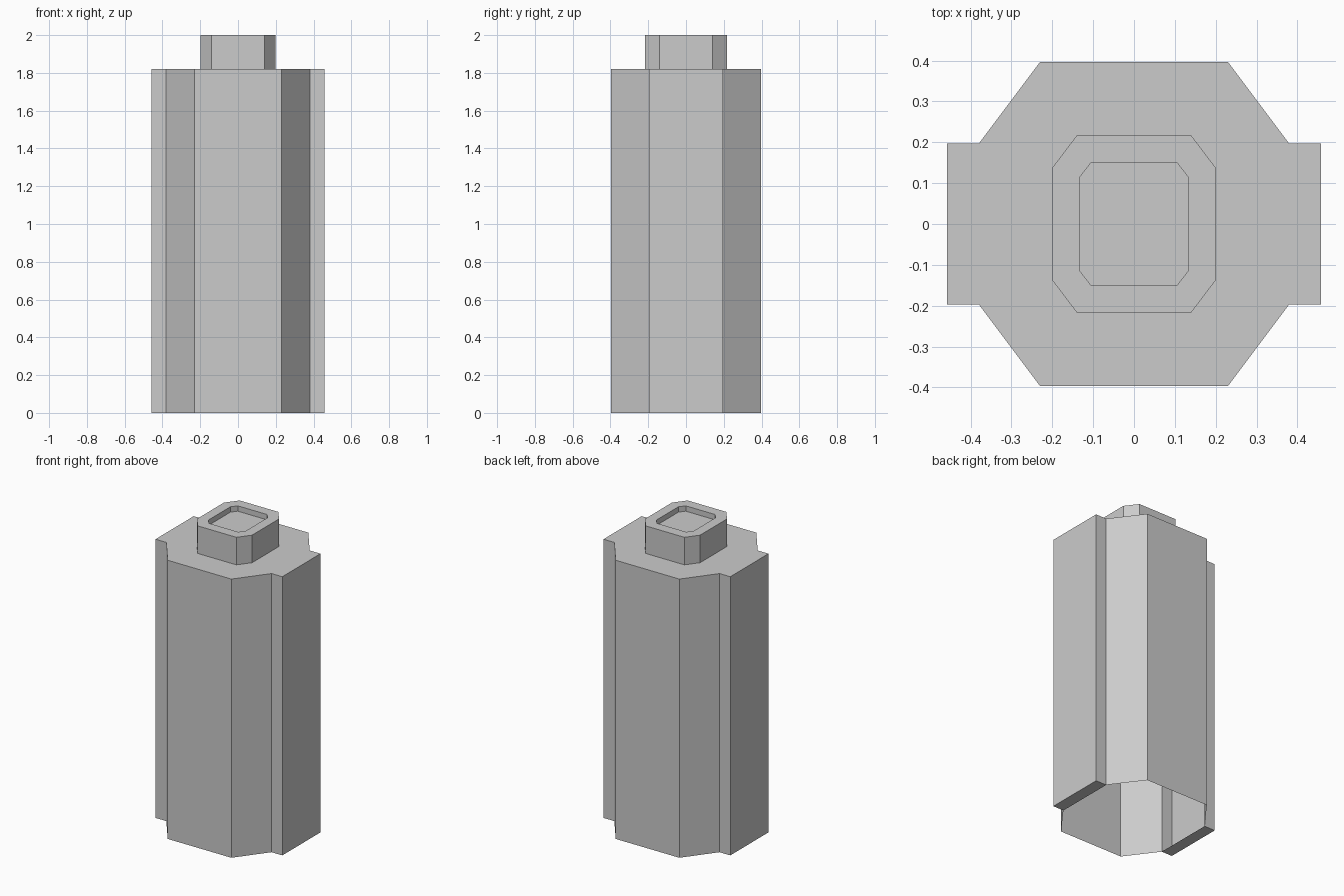
import bpy, bmesh

if "Cube" in bpy.data.objects:
    bpy.data.objects.remove(bpy.data.objects["Cube"])


def mirror4(quarter):
    """Full outline from the +x +y quarter, listed counter-clockwise."""
    q = quarter
    return (q + [(-x, y) for x, y in reversed(q)]
            + [(-x, -y) for x, y in q] + [(x, -y) for x, y in reversed(q)])


def ring(bm, outline, z):
    return [bm.verts.new((x, y, z)) for x, y in outline]


def wall(bm, low, high):
    n = len(low)
    for i in range(n):
        j = (i + 1) % n
        bm.faces.new((low[i], low[j], high[j], high[i]))


def edges(bm, loop):
    return [bm.edges.get((v, loop[i - 1])) or bm.edges.new((v, loop[i - 1]))
            for i, v in enumerate(loop)]


def finish(bm, name):
    mesh = bpy.data.meshes.new(name)
    bm.to_mesh(mesh)
    bm.free()
    bpy.context.collection.objects.link(bpy.data.objects.new(name, mesh))


BODY = mirror4([(0.458, 0.197), (0.38, 0.197), (0.23, 0.397)])
NECK = mirror4([(0.199, 0.139), (0.14, 0.217)])
RECESS = mirror4([(0.134, 0.113), (0.106, 0.149)])
SHOULDER, TOP, DEPTH = 1.82, 2.0, 0.035

# Body: hollow shell, open underneath except for the two side ribs
bm = bmesh.new()
low, high = ring(bm, BODY, 0), ring(bm, BODY, SHOULDER)
wall(bm, low, high)
for i, j, k, m in ((0, 1, 10, 11), (4, 5, 6, 7)):
    bm.faces.new([low[n] for n in (m, k, j, i)])

# Shoulder: flat top with an opening where the neck rises
hole = ring(bm, NECK, SHOULDER)
bmesh.ops.triangle_fill(bm, edges=edges(bm, high) + edges(bm, hole),
                        use_beauty=True, normal=(0, 0, 1))
finish(bm, "body_shell")

# Neck: chamfered collar with a shallow recess in its top
bm = bmesh.new()
base, rim = ring(bm, NECK, SHOULDER), ring(bm, NECK, TOP)
lip, floor = ring(bm, RECESS, TOP), ring(bm, RECESS, TOP - DEPTH)
for a, b in ((base, rim), (rim, lip), (lip, floor)):
    wall(bm, a, b)
bm.faces.new(floor)
finish(bm, "neck")
